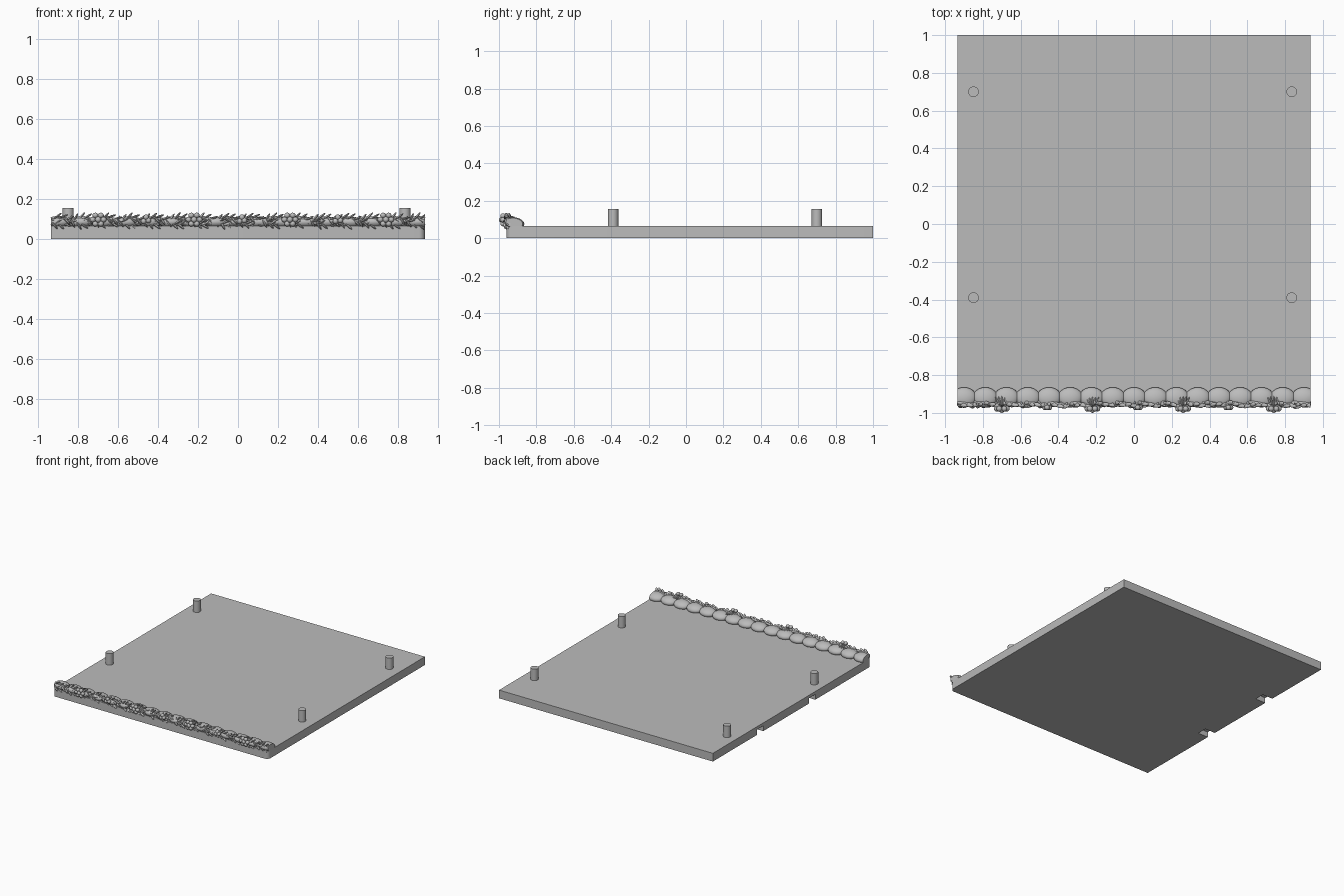
import bpy, bmesh, math, random
from mathutils import Matrix, Vector, Euler

random.seed(4)
cube = bpy.data.objects.get("Cube")
if cube:
    bpy.data.objects.remove(cube, do_unlink=True)

grey = bpy.data.materials.new("plain grey")
grey.use_nodes = True
grey.diffuse_color = (0.5, 0.5, 0.5, 1)
grey.node_tree.nodes["Principled BSDF"].inputs["Base Color"].default_value = (0.5, 0.5, 0.5, 1)

HALF = 0.935          # half width of the board
THICK = 0.065         # board thickness
FRONT, BACK = -0.96, 1.0


def finish(bm, name, smooth=True):
    mesh = bpy.data.meshes.new(name)
    bm.to_mesh(mesh)
    bm.free()
    mesh.materials.append(grey)
    obj = bpy.data.objects.new(name, mesh)
    bpy.context.collection.objects.link(obj)
    if smooth:
        bpy.ops.object.select_all(action='DESELECT')
        obj.select_set(True)
        bpy.context.view_layer.objects.active = obj
        bpy.ops.object.shade_smooth_by_angle(angle=math.radians(40))
    return obj


def add_ball(bm, pos, size, rot=(0, 0, 0), seg=8, rings=6):
    m = Matrix.LocRotScale(Vector(pos), Euler(rot), Vector(size))
    bmesh.ops.create_uvsphere(bm, u_segments=seg, v_segments=rings, radius=1, matrix=m)


def add_box(bm, lo, hi):
    lo, hi = Vector(lo), Vector(hi)
    m = Matrix.LocRotScale((lo + hi) / 2, None, hi - lo)
    return bmesh.ops.create_cube(bm, size=1, matrix=m)


def trim_ends(bm):
    # Cut flush with the board sides and close the cut
    for side in (-1, 1):
        geom = bm.verts[:] + bm.edges[:] + bm.faces[:]
        bmesh.ops.bisect_plane(bm, geom=geom, plane_co=(side * HALF, 0, 0),
                               plane_no=(side, 0, 0), clear_outer=True)
        rim = [e for e in bm.edges if e.is_boundary]
        bmesh.ops.holes_fill(bm, edges=rim)


# Board, with a rounded front corner on one side
bm = bmesh.new()
add_box(bm, (-HALF, FRONT, 0), (HALF, BACK, THICK))
corner = [e for e in bm.edges
          if all(v.co.x > 0 and v.co.y < 0 for v in e.verts)]
bmesh.ops.bevel(bm, geom=corner, offset=0.03, segments=5, profile=0.5, affect='EDGES')
board = finish(bm, "board")

# Two slots under one side edge
bm = bmesh.new()
for y in (0.41, -0.24):
    add_box(bm, (-HALF - 0.05, y - 0.04, -0.05), (-HALF + 0.09, y + 0.04, 0.042))
slots = finish(bm, "slot_cutter", False)
slots.hide_render = True
slots.hide_viewport = True
slots.display_type = 'WIRE'
cut = board.modifiers.new("slots", 'BOOLEAN')
cut.operation = 'DIFFERENCE'
cut.object = slots
cut.solver = 'EXACT'
bpy.context.view_layer.objects.active = board
bpy.ops.object.modifier_apply(modifier=cut.name)
bpy.data.objects.remove(slots, do_unlink=True)

# Four upright pegs
for x, side in ((-0.85, "right"), (0.835, "left")):
    for y, end in ((-0.39, "front"), (0.70, "back")):
        bm = bmesh.new()
        bmesh.ops.create_cone(bm, cap_ends=True, segments=32, radius1=0.028, radius2=0.028,
                              depth=0.105, matrix=Matrix.Translation((x, y, 0.1025)))
        finish(bm, f"peg_{end}_{side}")

# Row of rounded pads behind the garland
bm = bmesh.new()
for i in range(17):
    x = -0.9 + 0.1125 * i
    add_ball(bm, (x, -0.918, 0.081), (0.066, 0.054, 0.031), (-0.15, 0, 0), 24, 14)
trim_ends(bm)
finish(bm, "scalloped_pads")


# Two stems twisting round each other
def stem_point(x, phase):
    a = 2 * math.pi * x / 0.24 + phase
    return Vector((x, -0.95 + 0.006 * math.cos(a), 0.091 + 0.016 * math.sin(a)))


for phase, name in ((0, "stem_a"), (math.pi, "stem_b")):
    curve = bpy.data.curves.new(name, 'CURVE')
    curve.dimensions = '3D'
    curve.bevel_depth = 0.009
    curve.bevel_resolution = 2
    curve.use_fill_caps = True
    spline = curve.splines.new('POLY')
    count = 150
    spline.points.add(count)
    for i, p in enumerate(spline.points):
        p.co = (*stem_point(-HALF + 2 * HALF * i / count, phase), 1)
    spline.use_smooth = True
    curve.materials.append(grey)
    bpy.context.collection.objects.link(bpy.data.objects.new(name, curve))

# Feathery leaflets along both stems
bm = bmesh.new()
for phase in (0, math.pi):
    for i in range(124):
        x = -0.925 + 0.015 * i
        up = 1 if i % 2 else -1
        p = stem_point(x, phase)
        slope = math.atan(0.4 * math.cos(2 * math.pi * x / 0.24 + phase))
        tilt = -slope - up * random.uniform(0.5, 0.8)
        p += Vector((0.008, random.uniform(-0.012, 0.0), up * 0.01))
        add_ball(bm, p, (0.024, 0.011, 0.0055), (0, tilt, random.uniform(-0.3, 0.3)))
trim_ends(bm)
finish(bm, "leaflets")

# Berry clusters with small leaf sprays above them
bm = bmesh.new()
sprays = bmesh.new()
for x in (-0.70, -0.22, 0.26, 0.74):
    for k in range(6):
        a = math.tau * k / 6
        add_ball(bm, (x + 0.027 * math.cos(a), -0.978, 0.098 + 0.024 * math.sin(a)),
                 (0.015, 0.015, 0.014), seg=12, rings=8)
    add_ball(bm, (x, -0.985, 0.098), (0.015, 0.015, 0.015), seg=12, rings=8)
    for k in range(-2, 3):
        add_ball(sprays, (x + 0.011 * k, -0.938, 0.114 - 0.003 * abs(k)),
                 (0.005, 0.027, 0.006), (-0.15, 0, -0.25 * k))
for x in (-0.46, 0.02, 0.50):
    for dx, dz in ((-0.012, 0), (0.012, 0.004), (0, 0.02)):
        add_ball(bm, (x + dx, -0.972, 0.09 + dz), (0.014, 0.014, 0.014), seg=12, rings=8)
finish(bm, "berries")
finish(sprays, "leaf_sprays")
